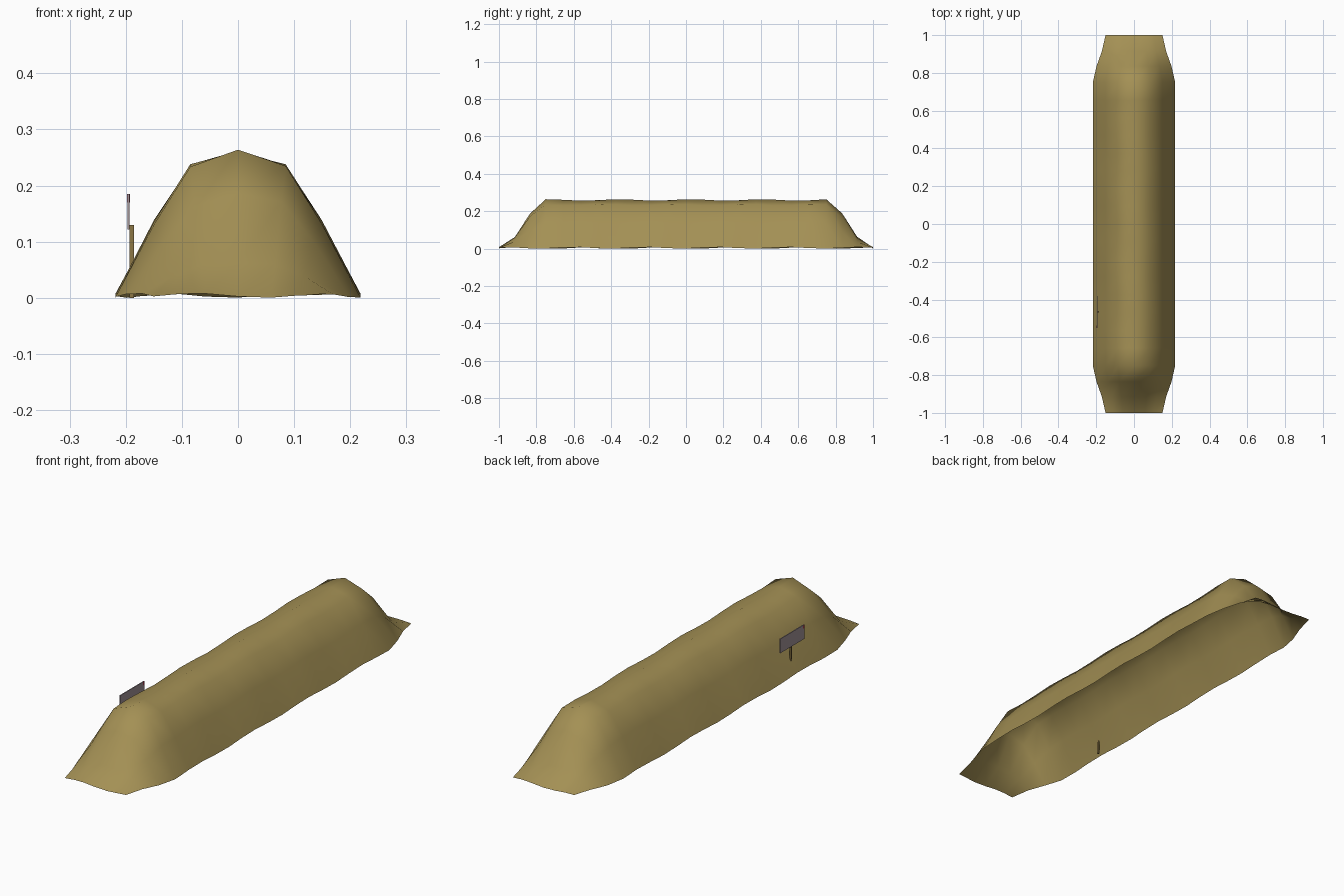
import bpy, bmesh, math

if "Cube" in bpy.data.objects:
    bpy.data.objects.remove(bpy.data.objects["Cube"])


def material(name, rgb):
    m = bpy.data.materials.new(name)
    m.diffuse_color = (*rgb, 1)
    m.use_nodes = True
    m.node_tree.nodes["Principled BSDF"].inputs["Base Color"].default_value = m.diffuse_color
    return m


STRAW = material("straw", (0.37, 0.28, 0.09))
WOOD = material("post wood", (0.26, 0.18, 0.06))
GREY = material("sign grey", (0.36, 0.29, 0.31))
RED = material("sign red", (0.40, 0.04, 0.07))


def finish(bm, name, mat):
    mesh = bpy.data.meshes.new(name)
    bm.to_mesh(mesh)
    bm.free()
    mesh.materials.append(mat)
    ob = bpy.data.objects.new(name, mesh)
    bpy.context.collection.objects.link(ob)
    return ob


def box(name, lo, hi, mat):
    bm = bmesh.new()
    bmesh.ops.create_cube(bm, size=1)
    for v in bm.verts:
        v.co = [(a + b) / 2 + c * (b - a) for a, b, c in zip(lo, hi, v.co)]
    return finish(bm, name, mat)


# Mound: open-bottomed shell, one cross-section carried along y
half = [(0.218, 0.0), (0.15, 0.130), (0.085, 0.230)]
section = [(-x, z) for x, z in half] + [(0, 0.256)] + [(x, z) for x, z in reversed(half)]
# Sloping ends: y, width factor, height factor
ends = [(1.0, 0.69, 0.0), (0.915, 0.78, 0.24), (0.835, 0.91, 0.71)]
steps = 16
stations = [(-y, w, h) for y, w, h in ends]
stations += [(-0.75 + 1.5 * i / steps, 1, 1) for i in range(steps + 1)]
stations += list(reversed(ends))

bm = bmesh.new()
rings = []
for y, w, h in stations:
    ring = []
    for x, z in section:
        wave = 0.004 + 0.004 * math.sin(16.5 * y + 18 * x + 1.2)
        ring.append(bm.verts.new((x * w, y, z * h + wave)))
    rings.append(ring)
for a, b in zip(rings, rings[1:]):
    for i in range(len(section) - 1):
        bm.faces.new((a[i], a[i + 1], b[i + 1], b[i]))
bmesh.ops.recalc_face_normals(bm, faces=bm.faces)
if sum(f.normal.z for f in bm.faces) < 0:
    bmesh.ops.reverse_faces(bm, faces=bm.faces)
for f in bm.faces:
    f.smooth = True
finish(bm, "mound", STRAW)

# Sign on a post at the left side
box("sign_post", (-0.193, -0.469, 0.0), (-0.185, -0.461, 0.13), WOOD)
box("sign_board", (-0.197, -0.55, 0.122), (-0.193, -0.38, 0.185), GREY)

# Small red corner marks, one on each face of the board
box("outer_corner_mark", (-0.1975, -0.55, 0.170), (-0.1965, -0.538, 0.185), RED)
box("inner_corner_mark", (-0.1935, -0.392, 0.170), (-0.1925, -0.38, 0.185), RED)
